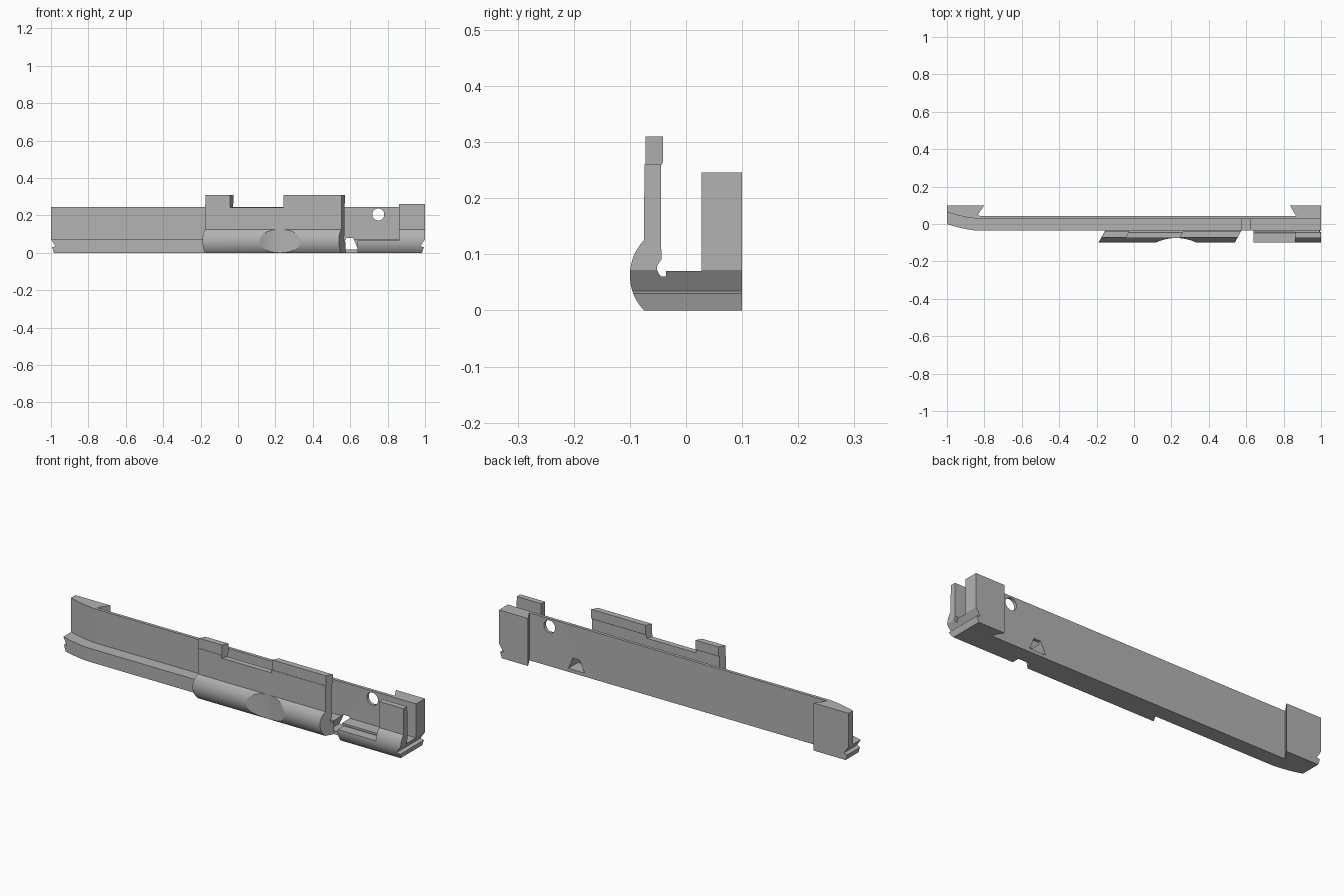
import bpy, bmesh, math
from mathutils import Vector

cube = bpy.data.objects.get("Cube")
if cube:
    bpy.data.objects.remove(cube, do_unlink=True)

grey = bpy.data.materials.new("plain grey")
grey.use_nodes = True
GREY = (0.45, 0.45, 0.45, 1)
grey.diffuse_color = GREY
grey.node_tree.nodes["Principled BSDF"].inputs["Base Color"].default_value = GREY

SHEAR = 0.55          # slant of the front plate ends
FRONT = -0.074        # outer face of the front plate
TOP = 0.246


def prism(name, outline, axis, start, end, slant=0.0):
    """Extrude a flat outline along one axis."""
    def place(a, b, c):
        x, y, z = {"x": (c, a, b), "y": (a, c, b), "z": (a, b, c)}[axis]
        return Vector((x + slant * (y - FRONT), y, z))
    bm = bmesh.new()
    low = [bm.verts.new(place(a, b, start)) for a, b in outline]
    high = [bm.verts.new(place(a, b, end)) for a, b in outline]
    bm.faces.new(low)
    bm.faces.new(high)
    n = len(outline)
    for i in range(n):
        j = (i + 1) % n
        bm.faces.new((low[i], low[j], high[j], high[i]))
    bmesh.ops.recalc_face_normals(bm, faces=bm.faces)
    mesh = bpy.data.meshes.new(name)
    bm.to_mesh(mesh)
    bm.free()
    mesh.materials.append(grey)
    obj = bpy.data.objects.new(name, mesh)
    bpy.context.collection.objects.link(obj)
    return obj


def circle(cx, cy, r, count=48):
    return [(cx + r * math.cos(math.tau * i / count),
             cy + r * math.sin(math.tau * i / count)) for i in range(count)]


def rect(a0, a1, b0, b1):
    return [(a0, b0), (a1, b0), (a1, b1), (a0, b1)]


def cut(obj, *cutters):
    bpy.context.view_layer.objects.active = obj
    for cutter in cutters:
        mod = obj.modifiers.new("cut", "BOOLEAN")
        mod.operation = "DIFFERENCE"
        mod.solver = "EXACT"
        mod.object = cutter
        bpy.ops.object.modifier_apply(modifier=mod.name)


# Cutters: end grooves, dovetail channel, pin hole, thumb scoop, ledge
groove = [(1.0, 0.072), (0.975, 0.035), (0.994, 0.03), (0.98, -0.01),
          (1.1, -0.01), (1.1, 0.072)]
groove_right = prism("right_groove_cutter", groove, "y", -0.2, 0.2)
groove_left = prism("left_groove_cutter", [(-x, z) for x, z in groove], "y", -0.2, 0.2)
channel = prism("channel_cutter", [(0.55, 0.018), (0.642, 0.018), (0.617, 0.078),
                                   (0.578, 0.078)], "y", -0.2, 0.2)
pin_hole = prism("hole_cutter", circle(0.75, 0.205, 0.032), "y", -0.2, 0.2)
scoop = prism("scoop_cutter", circle(0.225, -0.325, 0.25, 160), "z", -0.1, 0.16)
ledge = prism("ledge_cutter", rect(0.5, 0.86, -0.2, -0.036), "z", 0.066, 0.5)
cutters = [groove_right, groove_left, channel, pin_hole, scoop, ledge]


# Floor and rear wall, both sweeping back at the left end
def sweep(y, steps=10):
    pts = []
    for i in range(steps + 1):
        t = i / steps
        pts.append((-0.82 - 0.18 * t, y + 0.036 * t ** 1.7))
    return pts


BACK = 0.044
floor = prism("floor", [(1, BACK), (1, -0.036)] + sweep(-0.036) + sweep(BACK)[::-1],
              "z", 0, 0.07)
cut(floor, groove_right, groove_left, channel)
wall = prism("rear_wall", [(1, BACK), (1, 0.028)] + sweep(0.028) + sweep(BACK)[::-1],
             "z", 0.0, TOP)
cut(wall, groove_right, groove_left, channel, pin_hole)

# Rear end blocks with slanted inner ends
block_left = prism("left_end_block", [(-1, 0.064), (-0.842, 0.04), (-0.8, 0.1), (-1, 0.1)],
                   "z", 0, TOP)
cut(block_left, groove_left)
block_right = prism("right_end_block", [(1, 0.028), (0.867, 0.028), (0.867, 0.042),
                                        (0.834, 0.1), (1, 0.1)], "z", 0, TOP)
cut(block_right, groove_right)

# Front rail section: bulged outside, plate above, relief groove inside
MID, RADIUS = 0.0625, 0.0906
bulge = []
for i in range(17):
    dz = MID - 2 * MID * i / 16
    bulge.append((-0.1 + RADIUS - math.sqrt(RADIUS ** 2 - dz ** 2), MID + dz))
relief = [(-0.044 - 0.008 * math.sin(math.pi * i / 8), 0.06 + 0.03 * i / 8) for i in range(9)]


def rail(top):
    return ([(-0.045, top), (FRONT, top)] + bulge
            + [(-0.036, 0), (-0.036, 0.06)] + relief)


middle = prism("middle_front_rail", rail(0.243), "x", -0.176, 0.553, SHEAR)
cut(middle, scoop)
end_rail = prism("right_front_rail", rail(0.26), "x", 0.64, 1.0)
cut(end_rail, ledge, groove_right)

# Raised tabs on the middle plate, with a small inner lip
tab = [(FRONT, 0.24), (-0.045, 0.24), (-0.045, 0.258), (-0.041, 0.264),
       (-0.041, 0.31), (-0.072, 0.31), (-0.072, 0.258), (FRONT, 0.258)]
for name, x0, x1 in (("left_tab", -0.176, -0.043), ("right_tab", 0.243, 0.553)):
    prism(name, tab, "x", x0, x1, SHEAR)

for cutter in cutters:
    bpy.data.objects.remove(cutter, do_unlink=True)

# Smooth only the curved parts
for obj in (floor, wall, middle, end_rail):
    bpy.ops.object.select_all(action="DESELECT")
    obj.select_set(True)
    bpy.context.view_layer.objects.active = obj
    bpy.ops.object.shade_smooth_by_angle(angle=math.radians(25))
